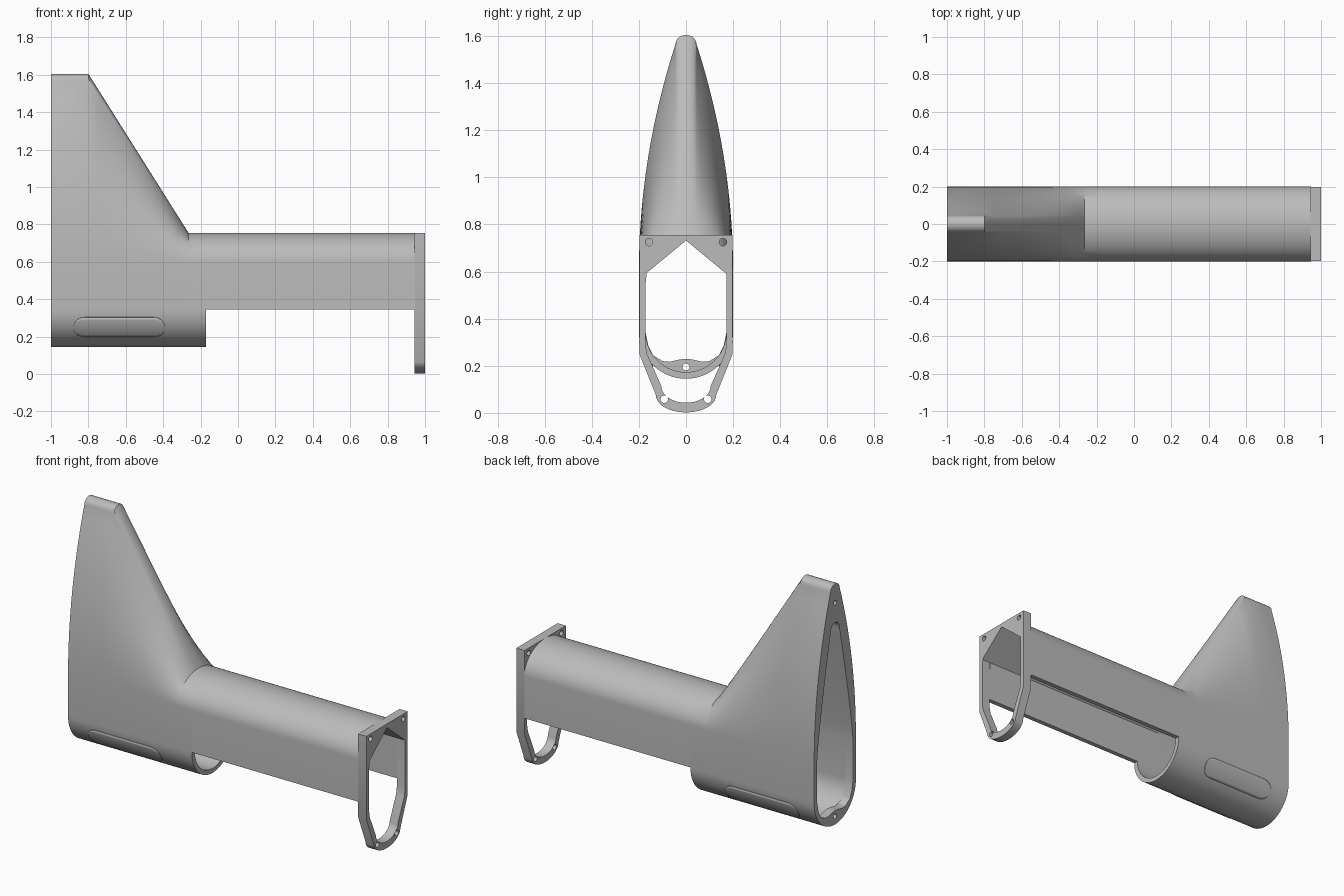
import bpy, bmesh
from math import sin, cos, pi, radians, sqrt

cube = bpy.data.objects.get("Cube")
if cube:
    bpy.data.objects.remove(cube)

grey = bpy.data.materials.new("plain grey")
grey.use_nodes = True
colour = (0.5, 0.5, 0.5, 1)
grey.diffuse_color = colour
grey.node_tree.nodes["Principled BSDF"].inputs["Base Color"].default_value = colour

STEPS, CAP = 14, 5
LOW_Z = 0.345      # centre of the round belly
SIDE_Z = 0.6       # where the roof begins


def finish(name, bm):
    """Turn a bmesh into a named, smoothly shaded object."""
    bmesh.ops.remove_doubles(bm, verts=bm.verts, dist=0.0001)
    bmesh.ops.recalc_face_normals(bm, faces=bm.faces)
    mesh = bpy.data.meshes.new(name)
    bm.to_mesh(mesh)
    bm.free()
    mesh.materials.append(grey)
    obj = bpy.data.objects.new(name, mesh)
    bpy.context.collection.objects.link(obj)
    bpy.ops.object.select_all(action='DESELECT')
    obj.select_set(True)
    bpy.context.view_layer.objects.active = obj
    bpy.ops.object.shade_smooth_by_angle(angle=radians(25))
    return obj


def mirrored(half):
    """Close a half profile that starts and ends on y = 0."""
    return half + [(-y, z) for y, z in reversed(half[1:-1])]


def circle(y, z, r, n=20):
    return [(y + r * cos(2 * pi * i / n), z + r * sin(2 * pi * i / n)) for i in range(n)]


def prism(name, outlines, x0, x1):
    """Fill (y, z) outlines, inner ones being holes, and extrude along x."""
    curve = bpy.data.curves.new(name, 'CURVE')
    curve.dimensions = '2D'
    curve.fill_mode = 'BOTH'
    curve.extrude = (x1 - x0) / 2
    for outline in outlines:
        spline = curve.splines.new('POLY')
        spline.points.add(len(outline) - 1)
        for point, (y, z) in zip(spline.points, outline):
            point.co = (y, z, 0, 1)
        spline.use_cyclic_u = True
    temp = bpy.data.objects.new(name + " outline", curve)
    bpy.context.collection.objects.link(temp)
    depsgraph = bpy.context.evaluated_depsgraph_get()
    mesh = bpy.data.meshes.new_from_object(temp.evaluated_get(depsgraph))
    bm = bmesh.new()
    bm.from_mesh(mesh)
    bpy.data.objects.remove(temp)
    bpy.data.curves.remove(curve)
    bpy.data.meshes.remove(mesh)
    for v in bm.verts:
        y, z, x = v.co
        v.co = ((x0 + x1) / 2 + x, y, z)
    return finish(name, bm)


# Profile pieces: belly, tall fin roof, low tube roof, and their hollows
def belly(r):
    return [(r * sin(pi / 2 * i / STEPS), LOW_Z - r * cos(pi / 2 * i / STEPS))
            for i in range(STEPS + 1)]


def cap(y, z0, z1):
    return [(y * cos(pi / 2 * i / CAP), z0 + (z1 - z0) * sin(pi / 2 * i / CAP))
            for i in range(1, CAP + 1)]


ts = [i / STEPS for i in range(STEPS + 1)]
fin_roof = [(0.2 - 0.155 * t * t, SIDE_Z + 0.965 * t) for t in ts] + cap(0.045, 1.565, 1.605)
angles = [radians(77) * t for t in ts] + [radians(77 + 13 * i / CAP) for i in range(1, CAP + 1)]
tube_roof = [(0.2 * cos(a), SIDE_Z + 0.155 * sin(a)) for a in angles]
fin_hollow = [(0.172 - 0.127 * t ** 1.2, 0.59 + 0.72 * t) for t in ts] + cap(0.045, 1.31, 1.37)
tube_hollow = [(0.172 - 0.127 * t, 0.59 + 0.105 * t) for t in ts]
tube_hollow += [(0.045 * (1 - i / CAP), 0.695 + 0.037 * i / CAP) for i in range(1, CAP + 1)]
for profile in (fin_roof, tube_roof, fin_hollow, tube_hollow):
    profile[-1] = (0, profile[-1][1])


def blend(a, b, f):
    return [(p[0] + (q[0] - p[0]) * f, p[1] + (q[1] - p[1]) * f) for p, q in zip(a, b)]


# Hollow tail: straight fin, then a sloping loft down to the tube
def tail_body():
    stations = [(-0.95, 0), (-0.8, 0)]
    stations += [(-0.8 + 0.535 * i / 10, i / 10) for i in range(1, 11)]
    stations += [(-0.17, 1)]
    bm = bmesh.new()
    ends = []
    for r, fin, tube in ((0.2, fin_roof, tube_roof), (0.172, fin_hollow, tube_hollow)):
        rings = []
        for x, f in stations:
            section = mirrored(belly(r) + blend(fin, tube, f))
            rings.append([bm.verts.new((x, y, z)) for y, z in section])
        for a, b in zip(rings, rings[1:]):
            for i in range(len(a)):
                bm.faces.new((a[i - 1], a[i], b[i], b[i - 1]))
        ends.append((rings[0], rings[-1]))
    for outer, inner in zip(*ends):
        for i in range(len(outer)):
            bm.faces.new((outer[i - 1], outer[i], inner[i], inner[i - 1]))
    return finish("tail_body", bm)


tail_body()

# Rear rim with a boss at the bottom and two screw holes
boss = [(0, 0.23), (0.03, 0.226), (0.07, 0.217), (0.1, 0.22),
        (0.14, 0.245), (0.16, 0.285), (0.172, LOW_Z)]
prism("rear_rim", [mirrored(belly(0.2) + fin_roof), mirrored(boss + fin_hollow),
                   circle(0, 1.49, 0.014), circle(0, 0.195, 0.015)], -1, -0.95)

# Tube, open along its underside
outer = [(0.2, LOW_Z)] + tube_roof
inner = [(0.172, LOW_Z)] + tube_hollow
channel = outer + [(-y, z) for y, z in reversed(outer[:-1])]
channel += [(-y, z) for y, z in inner] + list(reversed(inner[:-1]))
prism("tube", [channel], -0.17, 0.945)


# Front flange with a hanging loop and four screw holes
def arc(y, z_end, z_low, n=10):
    return [(y * sin(pi / 2 * i / n), z_low + (z_end - z_low) * (1 - cos(pi / 2 * i / n)))
            for i in range(n)]


flange_out = arc(0.128, 0.075, 0.002)
flange_out += [(0.128, 0.075), (0.198, 0.25), (0.198, 0.755), (0, 0.755)]
flange_in = arc(0.105, 0.115, 0.043)
flange_in += [(0.105, 0.115), (0.165, 0.25), (0.172, 0.29), (0.172, 0.59), (0, 0.732)]
holes = [circle(s * y, z, 0.016) for s in (-1, 1) for y, z in ((0.157, 0.725), (0.092, 0.058))]
prism("front_flange", [mirrored(flange_out), mirrored(flange_in)] + holes, 0.945, 1)


# Slim rounded pads low on both flanks
def flank_pad(name, side):
    bm = bmesh.new()
    rows = []
    length, half_width, r = 0.245, 0.06, 0.202
    for i in range(33):
        x = -length * cos(pi * i / 32)
        over = max(0, abs(x) - (length - half_width))
        w = max(0.001, sqrt(max(0, half_width ** 2 - over ** 2)))
        row = []
        for j in range(9):
            a = radians(29) + w * (j / 4 - 1) / r
            row.append(bm.verts.new((x - 0.635, side * r * cos(a), LOW_Z - r * sin(a))))
        rows.append(row)
    for a, b in zip(rows, rows[1:]):
        for j in range(8):
            bm.faces.new((a[j], a[j + 1], b[j + 1], b[j]))
    pad = finish(name, bm)
    thick = pad.modifiers.new("thickness", 'SOLIDIFY')
    thick.thickness = 0.004
    thick.offset = 0


flank_pad("left_flank_pad", 1)
flank_pad("right_flank_pad", -1)
